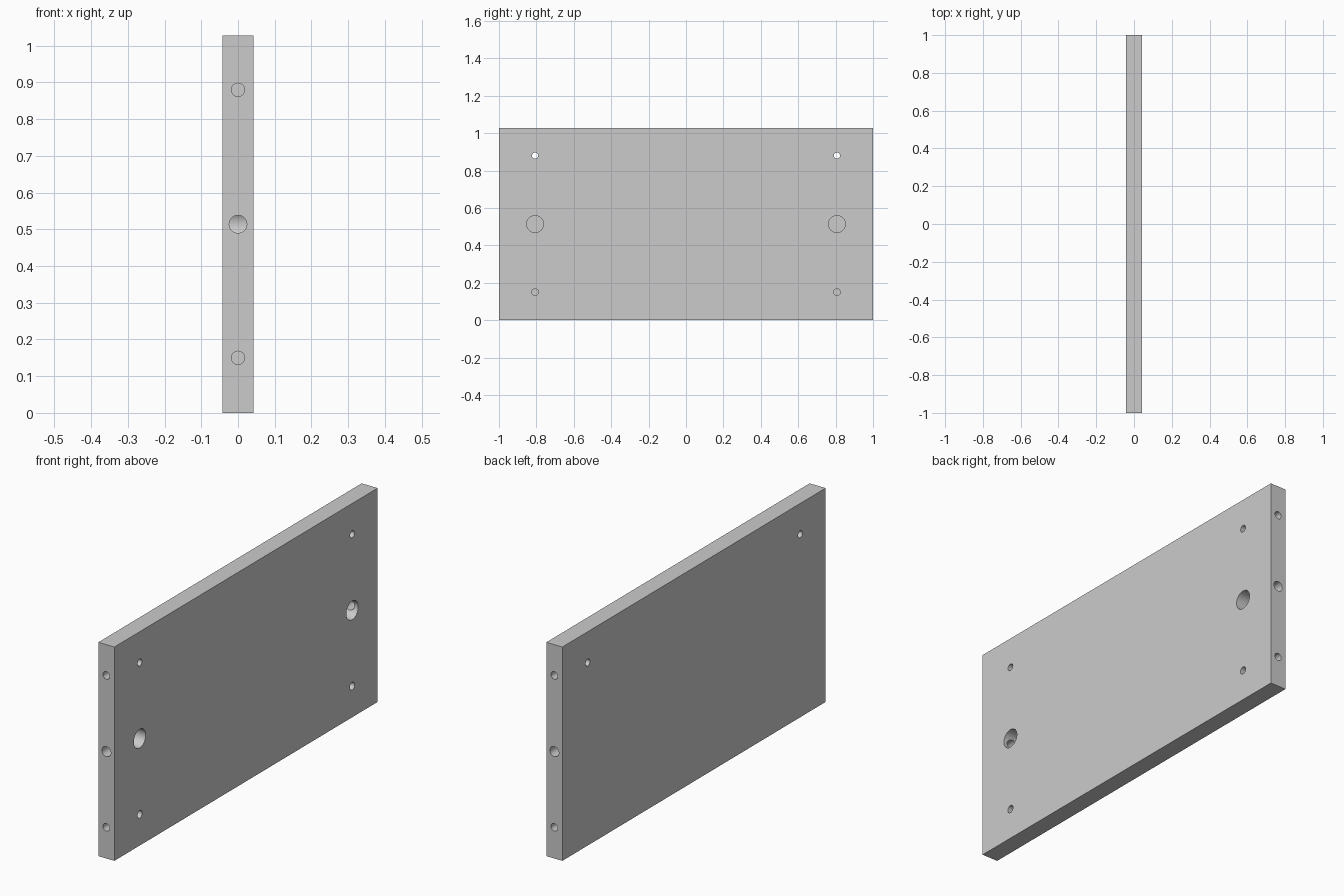
import bpy
from math import pi

if "Cube" in bpy.data.objects:
    bpy.data.objects.remove(bpy.data.objects["Cube"])

HALF_T, HALF_L, H = 0.0425, 1.0, 1.028   # half thickness, half length, height
LOW, MID, HIGH = 0.15, H / 2, 0.88       # hole rows
INSET = 0.807                            # face holes, distance from centre

# Panel board
bpy.ops.mesh.primitive_cube_add(size=1, location=(0, 0, H / 2))
panel = bpy.context.object
panel.name = "drilled_panel"
panel.scale = (2 * HALF_T, 2 * HALF_L, H)
bpy.ops.object.transform_apply(location=True, rotation=False, scale=True)


def drill(radius, length, location, rotation):
    """Cut one round hole, centred on location, out of the panel."""
    bpy.ops.mesh.primitive_cylinder_add(vertices=48, radius=radius, depth=length,
                                        location=location, rotation=rotation)
    cutter = bpy.context.object
    cutter.hide_render = True
    bpy.context.view_layer.objects.active = panel
    mod = panel.modifiers.new("hole", 'BOOLEAN')
    mod.operation = 'DIFFERENCE'
    mod.solver = 'EXACT'
    mod.object = cutter
    bpy.ops.object.modifier_apply(modifier=mod.name)
    bpy.data.objects.remove(cutter, do_unlink=True)


def drill_face(radius, depth, y, z):
    over = 0.02
    drill(radius, depth + over, (HALF_T + (over - depth) / 2, y, z), (0, pi / 2, 0))


def drill_end(radius, depth, side, z):
    over = 0.02
    drill(radius, depth + over, (0, side * (HALF_L + (over - depth) / 2), z), (pi / 2, 0, 0))


for side in (-1, 1):
    # Face holes: blind pin hole, large cam bore, through hole
    drill_face(0.018, 0.056, side * INSET, LOW)
    drill_face(0.045, 0.070, side * INSET, MID)
    drill_face(0.0165, 0.12, side * INSET, HIGH)
    # End holes: two dowel holes and a bolt hole running into the cam bore
    drill_end(0.018, 0.14, side, LOW)
    drill_end(0.018, 0.14, side, HIGH)
    drill_end(0.024, HALF_L - INSET, side, MID)

# Smooth hole walls, crisp edges
bpy.ops.object.select_all(action='DESELECT')
panel.select_set(True)
bpy.context.view_layer.objects.active = panel
bpy.ops.object.shade_smooth_by_angle()
